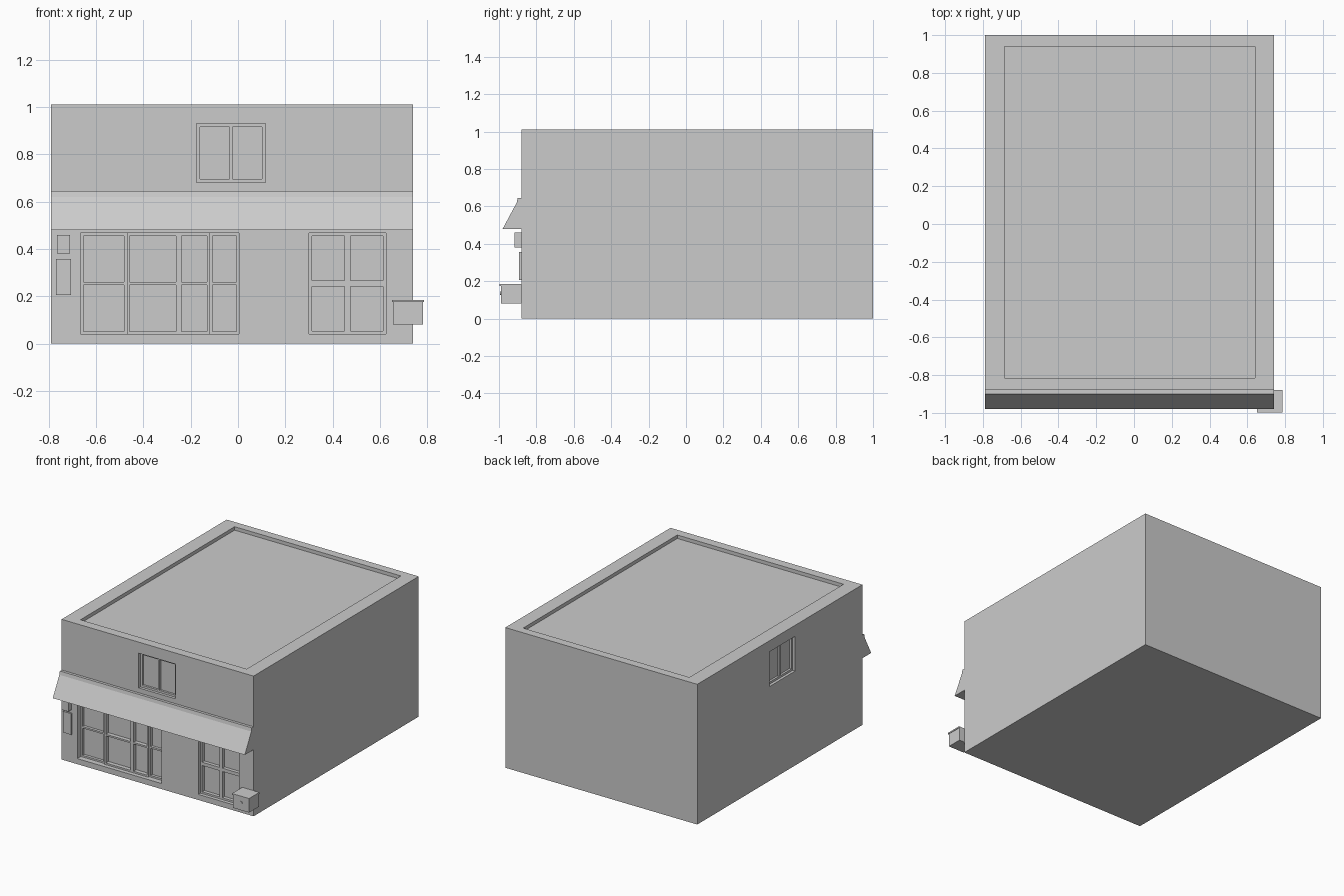
import bpy, bmesh

if "Cube" in bpy.data.objects:
    bpy.data.objects.remove(bpy.data.objects["Cube"])

X0, X1, Y0, Y1, H = -0.79, 0.74, -0.88, 1.0, 1.01


def add_mesh(name, bm):
    bmesh.ops.recalc_face_normals(bm, faces=bm.faces)
    me = bpy.data.meshes.new(name)
    bm.to_mesh(me)
    bm.free()
    ob = bpy.data.objects.new(name, me)
    bpy.context.collection.objects.link(ob)
    return ob


def boxes(name, specs):
    """One object made of boxes given as (x0, x1, y0, y1, z0, z1)."""
    bm = bmesh.new()
    for a, b, c, d, e, f in specs:
        vs = bmesh.ops.create_cube(bm, size=1)["verts"]
        for v in vs:
            v.co = ((a + b) / 2 + v.co.x * (b - a),
                    (c + d) / 2 + v.co.y * (d - c),
                    (e + f) / 2 + v.co.z * (f - e))
    return add_mesh(name, bm)


def front(u0, u1, d0, d1, z0, z1):
    return (u0, u1, Y0 + d0, Y0 + d1, z0, z1)


def left(u0, u1, d0, d1, z0, z1):
    return (X0 + d0, X0 + d1, u0, u1, z0, z1)


def grid_frame(name, side, u0, u1, z0, z1, cols, rows, d0, d1, rim, bar):
    """Rim plus evenly spaced bars, sunk from depth d0 to d1."""
    parts = []
    for lo, hi, n, upright in ((u0, u1, cols, True), (z0, z1, rows, False)):
        for i in range(n + 1):
            c = lo + (hi - lo) * i / n
            a = lo if i == 0 else (hi - rim if i == n else c - bar / 2)
            w = rim if i in (0, n) else bar
            if upright:
                parts.append(side(a, a + w, d0, d1, z0, z1))
            else:
                parts.append(side(u0, u1, d0, d1, a, a + w))
    return boxes(name, parts)


# Building block with recessed roof and openings
walls = boxes("walls", [(X0, X1, Y0, Y1, 0, H)])
cutter = boxes("opening_cutter", [
    (-0.685, 0.64, -0.815, 0.94, H - 0.025, H + 0.1),
    front(-0.175, 0.117, -0.1, 0.035, 0.68, 0.93),
    left(-0.115, 0.18, -0.1, 0.035, 0.68, 0.93),
    front(-0.665, 0.005, -0.1, 0.06, 0.04, 0.468),
    front(0.30, 0.625, -0.1, 0.05, 0.04, 0.468),
])
cutter.hide_render = True
cutter.hide_set(True)
mod = walls.modifiers.new("openings", "BOOLEAN")
mod.object = cutter
mod.solver = "EXACT"

# Upper windows and the glazed entrance door
grid_frame("front_window_frame", front, -0.175, 0.117, 0.68, 0.93, 2, 1, 0.02, 0.036, 0.015, 0.012)
grid_frame("left_window_frame", left, -0.115, 0.18, 0.68, 0.93, 2, 1, 0.02, 0.036, 0.015, 0.012)
grid_frame("door_frame", front, 0.30, 0.625, 0.04, 0.468, 2, 2, 0.025, 0.051, 0.013, 0.024)

# Sliding shopfront panels, staggered in depth
for i, (a, b, d) in enumerate(((-0.665, -0.47, 0.04), (-0.47, -0.25, 0.03),
                               (-0.25, -0.12, 0.03), (-0.12, 0.005, 0.04))):
    grid_frame(f"shopfront_panel_{i + 1}", front, a, b, 0.04, 0.467, 1, 2, d, 0.061, 0.012, 0.012)

# Awning, a wedge profile extruded along the facade
profile = [(Y0 + 0.002, 0.645), (-0.90, 0.645), (-0.905, 0.62), (-0.98, 0.48), (Y0 + 0.002, 0.48)]
bm = bmesh.new()
face = bm.faces.new([bm.verts.new((X0, y, z)) for y, z in profile])
ext = bmesh.ops.extrude_face_region(bm, geom=[face])
bmesh.ops.translate(bm, vec=(X1 - X0, 0, 0),
                    verts=[g for g in ext["geom"] if isinstance(g, bmesh.types.BMVert)])
add_mesh("awning", bm)

# Wall fittings left of the shopfront
boxes("meter_box", [(-0.765, -0.71, -0.917, Y0, 0.38, 0.46)])
boxes("notice_panel", [(-0.77, -0.705, -0.892, Y0, 0.205, 0.357)])

# Bin at the right corner, with lid and round latch
boxes("bin_body", [(0.655, 0.782, -0.99, Y0, 0.08, 0.177)])
boxes("bin_lid", [(0.65, 0.786, -0.997, Y0, 0.175, 0.185)])
bpy.ops.mesh.primitive_cylinder_add(vertices=12, radius=0.01, depth=0.008,
                                    location=(0.718, -0.991, 0.135), rotation=(1.5708, 0, 0))
bpy.context.object.name = "bin_latch"
